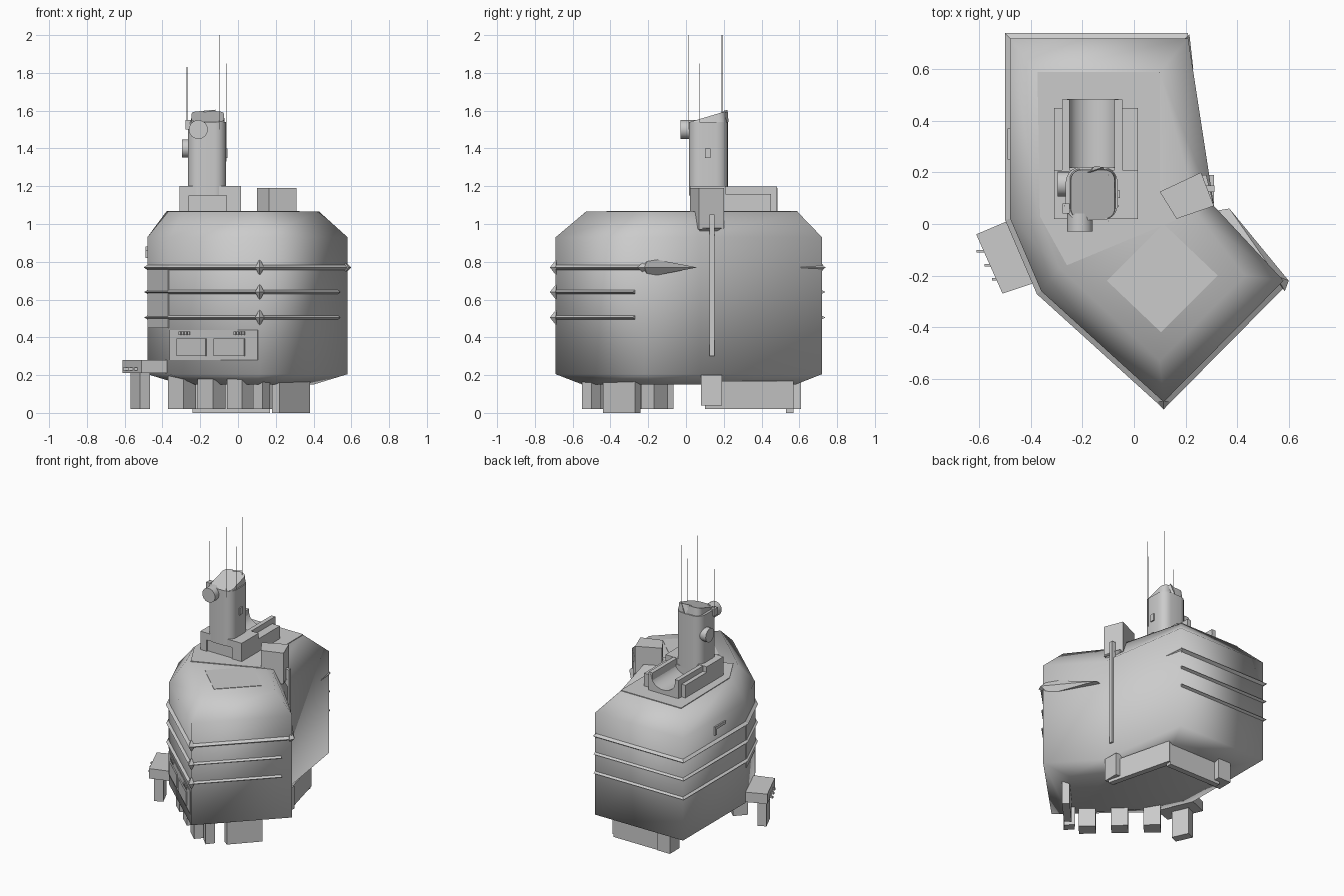
import bpy, bmesh, math
from mathutils import Vector, Matrix

if "Cube" in bpy.data.objects:
    bpy.data.objects.remove(bpy.data.objects["Cube"])

def finish(name, bm, angle=None):
    bmesh.ops.recalc_face_normals(bm, faces=bm.faces)
    me = bpy.data.meshes.new(name)
    bm.to_mesh(me)
    bm.free()
    ob = bpy.data.objects.new(name, me)
    bpy.context.collection.objects.link(ob)
    if angle:
        bpy.ops.object.select_all(action='DESELECT')
        ob.select_set(True)
        bpy.context.view_layer.objects.active = ob
        bpy.ops.object.shade_smooth_by_angle(angle=math.radians(angle))
    return ob

def loft(name, loops, angle=None):
    """Stack of equal-length loops, capped at both ends."""
    bm = bmesh.new()
    rings = [[bm.verts.new(p) for p in lp] for lp in loops]
    n = len(rings[0])
    for a, b in zip(rings, rings[1:]):
        for i in range(n):
            j = (i + 1) % n
            bm.faces.new((a[i], a[j], b[j], b[i]))
    bm.faces.new(rings[0][::-1])
    bm.faces.new(rings[-1])
    return finish(name, bm, angle)

def prism(name, pts, z0, z1, angle=None):
    return loft(name, [[(x, y, z) for x, y in pts] for z in (z0, z1)], angle)

def box(name, x0, x1, y0, y1, z0, z1):
    return prism(name, [(x0, y0), (x1, y0), (x1, y1), (x0, y1)], z0, z1)

def hull(name, pts):
    bm = bmesh.new()
    for p in pts:
        bm.verts.new(p)
    bmesh.ops.convex_hull(bm, input=bm.verts)
    return finish(name, bm)

def drum(name, a, b, r, seg=24):
    a, b = Vector(a), Vector(b)
    bm = bmesh.new()
    rot = (b - a).to_track_quat('Z', 'Y').to_matrix().to_4x4()
    bmesh.ops.create_cone(bm, cap_ends=True, segments=seg, radius1=r, radius2=r,
                          depth=(b - a).length, matrix=Matrix.Translation((a + b) / 2) @ rot)
    return finish(name, bm, 40)

def normal(a, b):
    d = (Vector(b) - Vector(a)).normalized()
    return Vector((d.y, -d.x))

def fin(name, path, z, out=0.018, h=0.015):
    """Pointed rib following the hull wall, mitred at corners."""
    loops = []
    for i, p in enumerate(path):
        n1 = normal(path[max(i - 1, 0)], path[max(i, 1)])
        n2 = normal(path[min(i, len(path) - 2)], path[min(i + 1, len(path) - 1)])
        m = (n1 + n2) / (1 + n1.dot(n2))
        o, q = Vector(p) + m * out, Vector(p) - m * 0.01
        loops.append([(q.x, q.y, z - h), (o.x, o.y, z), (q.x, q.y, z + h)])
    return loft(name, loops)

def on_wall(name, a, b, t0, t1, z0, z1, depth):
    """Thin panel fixed on the wall between a and b."""
    a, b = Vector(a), Vector(b)
    n = normal(a, b) * depth
    p, q = a.lerp(b, t0), a.lerp(b, t1)
    return prism(name, [p - n, q - n, q + n, p + n], z0, z1)

# Main hull: wall outline, sloping shoulders, shallow belly
BR, BL, L, FL, F, R, K = ((0.21, 0.72), (-0.48, 0.72), (-0.48, 0.02), (-0.36, -0.26),
                          (0.115, -0.69), (0.58, -0.22), (0.31, 0.07))
wall = [BR, BL, L, FL, F, R, K]
roof = [(0.10, 0.59), (-0.38, 0.59), (-0.37, 0.03), (-0.29, -0.17),
        (0.10, -0.53), (0.43, -0.20), (0.25, 0.03)]
belly = [(0.05 + (x - 0.05) * 0.66, 0.02 + (y - 0.02) * 0.8) for x, y in wall]
at = lambda lp, z: [(x, y, z) for x, y in lp]
loft("hull", [at(belly, 0.15), at(wall, 0.205), at(wall, 0.93), at(roof, 1.065)], 89)

# Wall ribs
fin("rib_top", [BR, BL, L, FL, F, R], 0.77, 0.02, 0.02)
for i, z in enumerate((0.64, 0.505)):
    fin(f"rib_{i}", [BR, BL, L, FL, F, (0.53, -0.27)], z)
hull("rib_point_right", [(0.585, -0.26, 0.77), (0.60, -0.22, 0.77), (0.55, -0.2, 0.82),
                         (0.55, -0.2, 0.72), (0.37, 0.06, 0.77), (0.31, 0.05, 0.77)])
hull("rib_point_back", [(0.215, 0.735, 0.77), (0.20, 0.72, 0.79), (0.20, 0.72, 0.75),
                        (0.23, 0.60, 0.77), (0.2, 0.62, 0.77)])
for i, z in enumerate((0.77, 0.64, 0.505)):
    hull(f"rib_knob_{i}", [(0.115, -0.72, z), (0.09, -0.69, z), (0.14, -0.69, z),
                           (0.115, -0.685, z + 0.045), (0.115, -0.685, z - 0.045)])

# Wall panels, windows and vents
on_wall("wall_panel_front", FL, F, 0.0, 0.98, 0.28, 0.44, 0.004)
on_wall("wall_panel_left", L, FL, 0.05, 0.95, 0.45, 0.76, 0.006)
for i, (a, b) in enumerate(((0.09, 0.41), (0.5, 0.84))):
    on_wall(f"window_{i}", FL, F, a, b, 0.3, 0.395, 0.012)
    for k in range(4):
        t = a + 0.02 + k * 0.033 + i * 0.2
        on_wall(f"vent_{i}_{k}", FL, F, t, t + 0.022, 0.412, 0.432, 0.01)
box("side_pipe_left", -0.49, -0.475, 0.25, 0.37, 0.86, 0.88)
box("side_pipe_drop", -0.49, -0.475, 0.35, 0.37, 0.82, 0.88)

# Roof decks and landing pad
prism("upper_deck", [(0.10, 0.59), (-0.375, 0.59), (-0.365, 0.03), (-0.26, -0.16),
                     (0.22, 0.04), (0.10, 0.12)], 1.055, 1.07)
c = Vector((0.11, -0.21))
e1, e2 = Vector((0.105, -0.1)), Vector((0.11, 0.11))
prism("landing_pad", [c + e1 + e2, c - e1 + e2, c - e1 - e2, c + e1 - e2], 1.06, 1.068)

# Side house and its drain pipe
prism("side_house", [(0.10, 0.125), (0.165, 0.02), (0.31, 0.07), (0.26, 0.20)], 0.97, 1.19)
hull("side_house_bracket", [(0.2, 0.04, 0.98), (0.31, 0.07, 0.98), (0.28, 0.19, 0.98),
                            (0.2, 0.19, 0.98), (0.26, 0.08, 0.93), (0.25, 0.15, 0.95)])
box("drain_pipe", 0.28, 0.312, 0.125, 0.15, 0.3, 1.05)

# Tower base: stepped side rails with a scooped trough between them
box("tower_base", -0.27, 0.0, 0.03, 0.22, 1.06, 1.16)
box("tower_plinth", -0.31, 0.015, 0.02, 0.21, 1.15, 1.2)
box("rail_left", -0.31, -0.26, 0.02, 0.45, 1.06, 1.16)
box("rail_right", -0.06, 0.015, 0.02, 0.45, 1.06, 1.16)
xs = [-0.26 + 0.2 * i / 12 for i in range(13)]
prof = [(-0.26, 1.06)] + [(x, 1.19 - 0.09 * math.sqrt(max(0, 1 - ((x + 0.16) / 0.1) ** 2)))
                          for x in xs] + [(-0.06, 1.06)]
loft("trough", [[(x, y, z) for x, z in prof] for y in (0.2, 0.485)], 40)
for i, x in enumerate((-0.265, -0.06)):
    box(f"trough_cheek_{i}", x - 0.015, x + 0.015, 0.2, 0.483, 1.06, 1.198)

# Tower with rounded plan and slanted crown
def rounded(x0, x1, y0, y1, r, z):
    pts = []
    for cx, cy, a in ((x1 - r, y1 - r, 0), (x0 + r, y1 - r, 90),
                      (x0 + r, y0 + r, 180), (x1 - r, y0 + r, 270)):
        for k in range(6):
            t = math.radians(a + 18 * k)
            x, y = cx + r * math.cos(t), cy + r * math.sin(t)
            pts.append((x, y, z(y) if callable(z) else z))
    return pts
loft("tower", [rounded(-0.265, -0.063, 0.015, 0.222, 0.06, z) for z in (1.15, 1.54)], 40)
slant = lambda y: 1.54 + max(0, y - 0.02) * 0.3
loft("tower_crown", [rounded(-0.25, -0.07, 0.02, 0.215, 0.04, 1.53),
                     rounded(-0.245, -0.075, 0.02, 0.21, 0.04, slant)], 40)
hull("crown_fin", [(-0.2, 0.19, 1.54), (-0.1, 0.19, 1.54), (-0.15, 0.225, 1.54),
                   (-0.12, 0.22, 1.605), (-0.18, 0.2, 1.6)])

# Lamps and sensors
drum("lamp_front", (-0.21, -0.03, 1.5), (-0.21, 0.04, 1.5), 0.05)
drum("lamp_left", (-0.297, 0.155, 1.4), (-0.25, 0.155, 1.4), 0.048)
box("sensor_left", -0.278, -0.25, 0.04, 0.08, 1.5, 1.55)
box("sensor_right", -0.07, -0.055, 0.1, 0.13, 1.35, 1.4)

# Whip antennas
for i, (x, y, z0, z1) in enumerate(((-0.1, 0.012, 1.5, 2.0), (-0.1, 0.19, 1.55, 2.0),
                                    (-0.06, 0.07, 1.33, 1.85), (-0.27, 0.07, 1.5, 1.83))):
    drum(f"antenna_{i}", (x, y, z0), (x, y, z1), 0.002, 6)

# Balcony on the left with its leg
prism("balcony", [(-0.612, -0.04), (-0.51, -0.27), (-0.36, -0.22), (-0.47, 0.02)], 0.21, 0.28)
prism("balcony_leg", [(-0.57, -0.09), (-0.52, -0.2), (-0.465, -0.175), (-0.515, -0.065)], 0.02, 0.215)
for i in range(3):
    box(f"balcony_peg_{i}", -0.61 + 0.03 * i, -0.57 + 0.03 * i, -0.11 - 0.055 * i,
        -0.10 - 0.055 * i, 0.225, 0.24)

# Underside: skirt wall along the back right, feet along the front
hull("skirt_right", [(x, y, z) for z in (0.02, 0.17)
                     for x, y in ((0.3, 0.1), (0.26, 0.1), (0.14, 0.56), (0.18, 0.57))])
box("skirt_back", -0.24, 0.17, 0.53, 0.57, 0.0, 0.18)
box("skirt_end", 0.23, 0.31, 0.08, 0.19, 0.04, 0.2)
box("foot_back", -0.3, -0.2, 0.5, 0.61, 0.02, 0.2)

# Feet set square to the front left wall
along, inward = Vector((0.74, -0.67)), Vector((0.67, 0.74))
for i, d in enumerate((0.0, 0.21, 0.42)):
    p = Vector((-0.37, -0.17)) + along * d
    w, s = along * 0.11, inward * 0.1
    prism(f"foot_{i}", [p, p + w, p + w + s, p + s], 0.02, 0.21)
prism("foot_corner", [(0.08, -0.5), (0.13, -0.55), (0.17, -0.5), (0.12, -0.45)], 0.02, 0.21)
hull("foot_right", [(x, y, z) for z in (0.0, 0.19)
                    for x, y in ((0.18, -0.41), (0.22, -0.44), (0.38, -0.27), (0.34, -0.24))])
